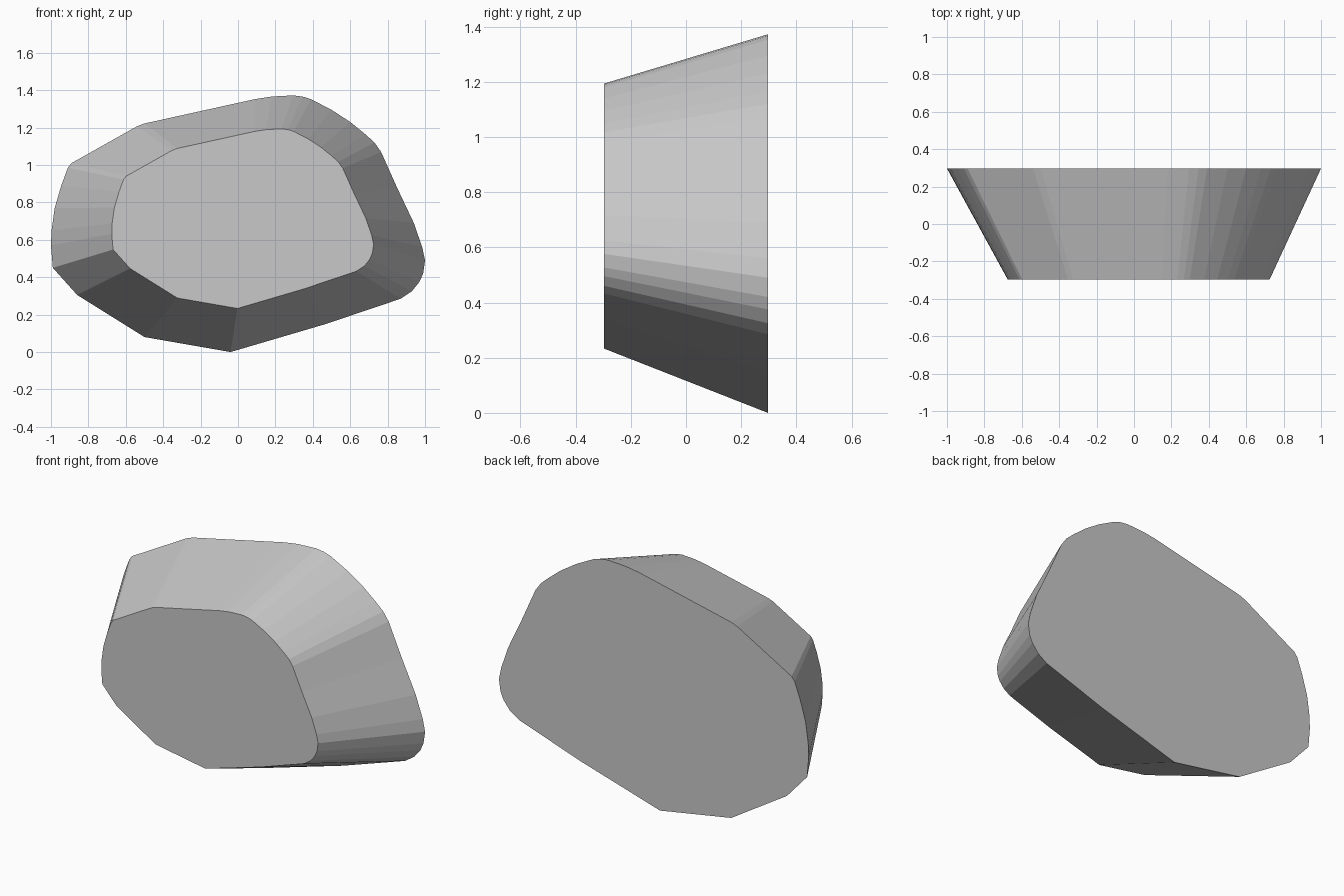
import bpy
import bmesh

if "Cube" in bpy.data.objects:
    bpy.data.objects.remove(bpy.data.objects["Cube"])

# Outline of the large back face, in x and z
OUTLINE = [
    (-0.04, 0.0), (0.47, 0.15), (0.87, 0.285), (0.93, 0.325), (0.97, 0.375),
    (0.99, 0.42), (1.0, 0.49), (0.985, 0.56), (0.94, 0.69), (0.85, 0.88),
    (0.765, 1.07), (0.73, 1.12), (0.68, 1.165), (0.60, 1.23), (0.50, 1.295),
    (0.39, 1.352), (0.345, 1.366), (0.295, 1.372), (0.18, 1.366), (0.09, 1.352),
    (-0.50, 1.222), (-0.54, 1.207), (-0.89, 1.01), (-0.91, 0.985),
    (-0.945, 0.89), (-0.98, 0.77), (-0.997, 0.65), (-1.0, 0.57),
    (-0.99, 0.45), (-0.86, 0.305), (-0.50, 0.08),
]
HALF_DEPTH = 0.297
TAPER = 0.7

stone_grey = bpy.data.materials.new("stone grey")
stone_grey.diffuse_color = (0.58, 0.58, 0.58, 1)
stone_grey.use_nodes = True
stone_grey.node_tree.nodes["Principled BSDF"].inputs["Base Color"].default_value = stone_grey.diffuse_color

# Tapered stone: the outline shrinks towards the front face
bm = bmesh.new()
back = [bm.verts.new((x, HALF_DEPTH, z)) for x, z in OUTLINE]
front = [bm.verts.new((TAPER * x + 0.025, -HALF_DEPTH, TAPER * z + 0.233))
         for x, z in OUTLINE]
bm.faces.new(back)
bm.faces.new(front)
n = len(OUTLINE)
for i in range(n):
    j = (i + 1) % n
    bm.faces.new((back[i], back[j], front[j], front[i]))
bmesh.ops.recalc_face_normals(bm, faces=bm.faces)

mesh = bpy.data.meshes.new("stone")
bm.to_mesh(mesh)
bm.free()
mesh.materials.append(stone_grey)
stone = bpy.data.objects.new("stone", mesh)
bpy.context.collection.objects.link(stone)
